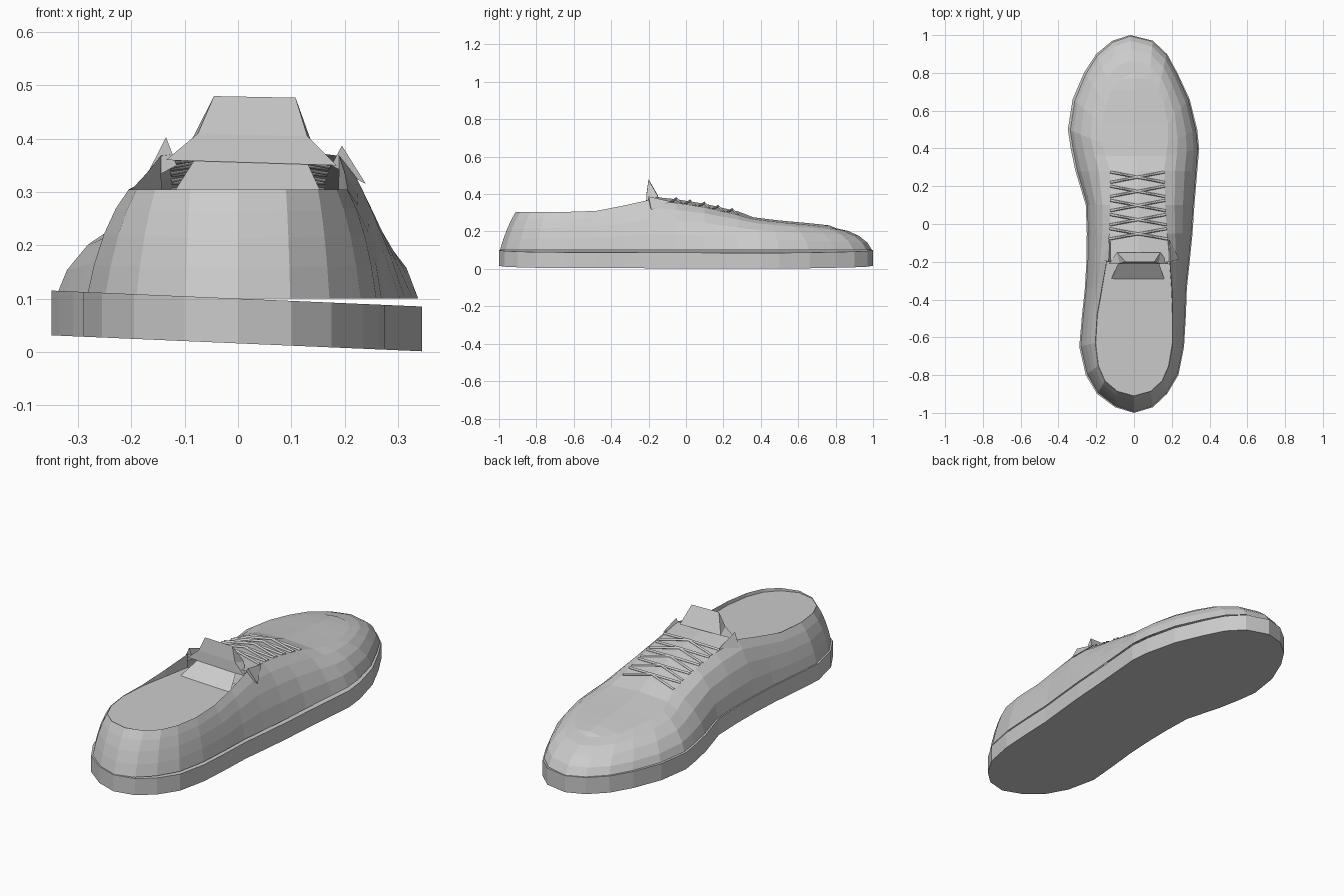
import bpy, bmesh, math

if "Cube" in bpy.data.objects:
    bpy.data.objects.remove(bpy.data.objects["Cube"])

# sole outline stations, heel to toe: y, left x, right x
BASE = [(-1, 0, 0), (-.97, -.1, .1), (-.9, -.195, .175), (-.8, -.255, .235), (-.65, -.29, .265),
        (-.48, -.275, .275), (-.34, -.26, .28), (-.2, -.252, .295), (-.05, -.25, .31), (.1, -.255, .32),
        (.28, -.31, .335), (.4, -.335, .345), (.5, -.35, .335), (.66, -.325, .295), (.8, -.265, .23),
        (.9, -.2, .175), (.97, -.115, .1), (1, -.02, -.02)]
# collar, eyestay and toe-top edge stations: y, left x, right x, z
TOP = [(-.91, 0, 0, .305), (-.885, -.09, .09, .305), (-.83, -.155, .15, .305), (-.75, -.19, .185, .305),
       (-.63, -.205, .205, .305), (-.48, -.195, .205, .31), (-.34, -.17, .2, .337), (-.2, -.145, .19, .368),
       (-.05, -.13, .175, .352), (.1, -.125, .165, .328), (.28, -.125, .16, .287), (.36, -.15, .17, .266),
       (.43, -.17, .18, .257), (.53, -.17, .18, .246), (.63, -.15, .16, .237), (.71, -.12, .13, .229),
       (.77, -.07, .08, .222), (.8, 0, 0, .218)]
N = len(BASE)
ORDER = [(k, 1) for k in range(N)] + [(k, 2) for k in range(N - 2, 0, -1)]
M = len(ORDER)
TILT = .043


def mesh_object(name, verts, faces):
    me = bpy.data.meshes.new(name)
    me.from_pydata(verts, [], faces)
    bm = bmesh.new()
    bm.from_mesh(me)
    bmesh.ops.recalc_face_normals(bm, faces=bm.faces)
    bm.to_mesh(me)
    bm.free()
    ob = bpy.data.objects.new(name, me)
    bpy.context.collection.objects.link(ob)
    return ob


def wall(r):
    """Quads between ring r and ring r + 1."""
    return [(r*M + i, r*M + (i + 1) % M, (r + 1)*M + (i + 1) % M, (r + 1)*M + i) for i in range(M)]


# sole: tilted slab
rim = [(BASE[k][s], BASE[k][0]) for k, s in ORDER]
verts = [(x, y, z - TILT*x) for z in (.016, .1) for x, y in rim]
mesh_object("sole", verts, wall(0) + [tuple(range(M)), tuple(range(M, 2*M))])

# upper: rounded walls from the sole edge to the collar edge
verts, faces = [], []
STEPS = 4
for j in range(STEPS + 1):
    t = j / STEPS
    for k, s in ORDER:
        b = min(.25 + .045*k, .7)
        a = (1 - b)*t + b*(1 - math.cos(t*math.pi/2))
        h = (1 - b)*t + b*math.sin(t*math.pi/2)
        x0, y0 = BASE[k][s]*.98, BASE[k][0]*.995
        verts.append((x0 + (TOP[k][s] - x0)*a, y0 + (TOP[k][0] - y0)*a, .1 + (TOP[k][3] - .1)*h))
for j in range(STEPS):
    faces += wall(j)
# vamp top with a raised centre line
L = lambda k: STEPS*M + k
R = lambda k: STEPS*M + (2*N - 2 - k) % M
mid = {}
for k in range(7, N - 1):
    y, xl, xr, z = TOP[k]
    mid[k] = len(verts)
    verts.append(((xl + xr)/2, y, z + (.02 if k < 11 else .01)))
mid[N - 1] = L(N - 1)
for k in range(7, N - 1):
    for side in (L, R):
        f = [side(k), side(k + 1), mid[k + 1], mid[k]]
        faces.append(tuple(dict.fromkeys(f)))
mesh_object("upper", verts, faces)

# insole with the inner collar wall
open_ring = [(k, 1) for k in range(7, -1, -1)] + [(k, 2) for k in range(1, 8)]
n = len(open_ring)
verts = [(TOP[k][s], TOP[k][0], TOP[k][3]) for k, s in open_ring]
verts += [(x*.99, y, .295 - TILT*x) for x, y, z in verts]
mesh_object("insole", verts, [(i, i + 1, n + i + 1, n + i) for i in range(n - 1)] + [tuple(range(n, 2*n))])

# sloped panel from insole to tongue
mesh_object("instep_panel", [(-.12, -.29, .3), (.16, -.29, .29), (.13, -.2, .355), (-.08, -.2, .363)], [(0, 1, 2, 3)])

# tongue: folded upright tab
mesh_object("tongue",
            [(-.135, -.213, .36), (.185, -.213, .35), (.13, -.21, .405), (-.075, -.21, .41),
             (.108, -.2, .477), (-.045, -.2, .48), (.14, -.15, .388), (-.09, -.15, .392)],
            [(0, 1, 2, 3), (3, 2, 4, 5), (5, 4, 6, 7), (4, 2, 6), (5, 7, 3), (0, 3, 7), (1, 6, 2)])

# pointed eyestay tips
for name, sx, x, z in (("left", -1, -.135, .403), ("right", 1, .195, .387)):
    mesh_object(name + "_eyestay_tip",
                [(x, -.2, z), (x - sx*.02, -.2, .35), (x + sx*.045, -.185, .315), (x - sx*.008, -.08, .36)],
                [(0, 1, 2), (0, 2, 3), (0, 3, 1), (1, 3, 2)])


# laces: crossing strands lying on the tongue
def edge_at(y):
    for p, q in zip(TOP, TOP[1:]):
        if p[0] <= y <= q[0]:
            t = (y - p[0])/(q[0] - p[0])
            return [u + (v - u)*t for u, v in zip(p, q)]


cu = bpy.data.curves.new("laces", 'CURVE')
cu.dimensions = '3D'
cu.bevel_depth = .007
cu.bevel_resolution = 0
for row in (-.08, -.005, .07, .145, .22):
    for ya, yb in ((row, row + .055), (row + .055, row)):
        a, b, c = edge_at(ya), edge_at(yb), edge_at((ya + yb)/2)
        pts = [(a[1], ya, a[3] + .002), ((c[1] + c[2])/2, (ya + yb)/2, c[3] + .024), (b[2], yb, b[3] + .002)]
        sp = cu.splines.new('POLY')
        sp.points.add(2)
        for p, co in zip(sp.points, pts):
            p.co = (*co, 1)
bpy.context.collection.objects.link(bpy.data.objects.new("laces", cu))
